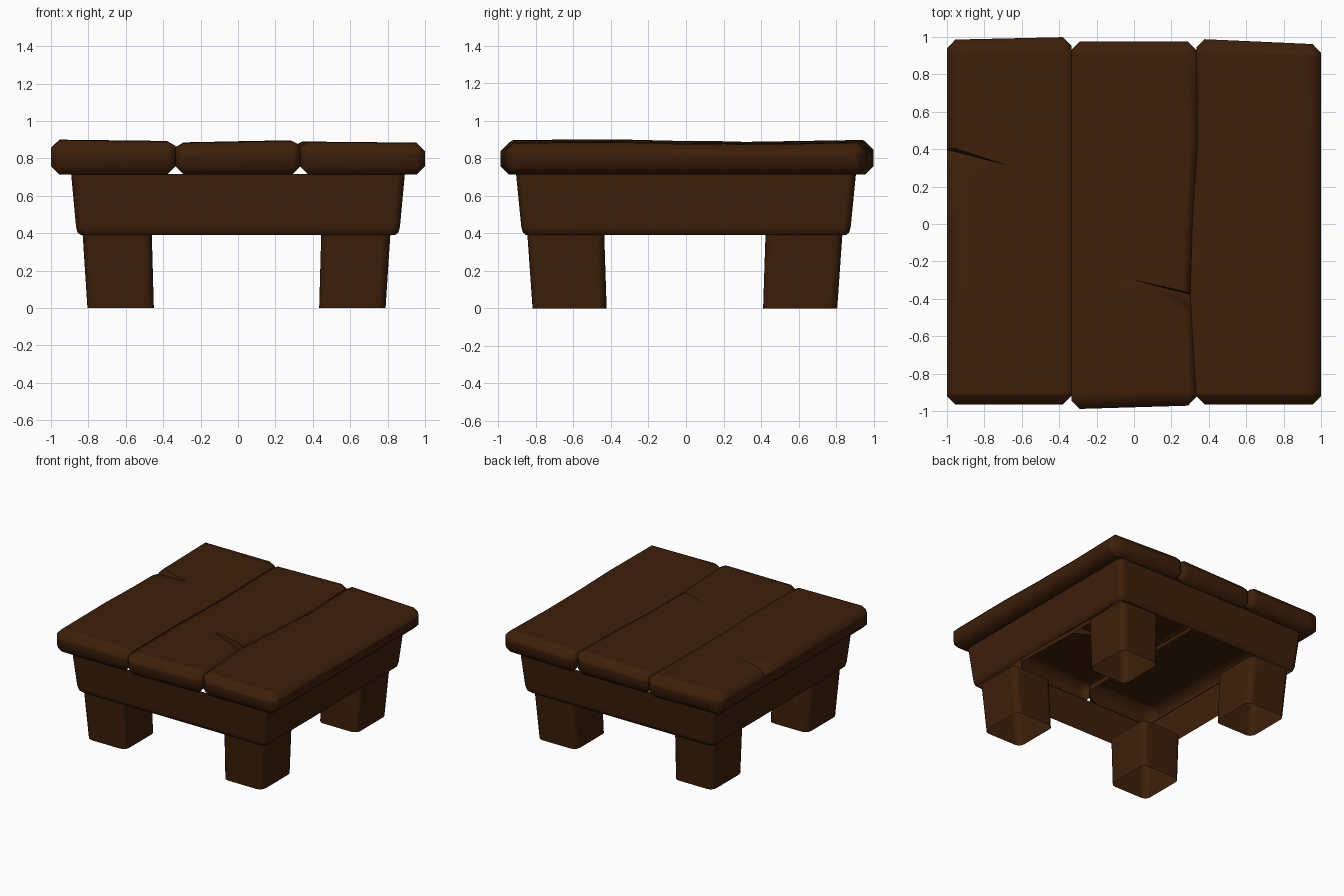
import bpy, bmesh, math
from mathutils import Vector

if "Cube" in bpy.data.objects:
    bpy.data.objects.remove(bpy.data.objects["Cube"])

wood = bpy.data.materials.new("dark brown wood")
wood.diffuse_color = (0.047, 0.0135, 0.003, 1)
wood.use_nodes = True
wood.node_tree.nodes["Principled BSDF"].inputs["Base Color"].default_value = wood.diffuse_color


def select_only(ob):
    bpy.ops.object.select_all(action='DESELECT')
    ob.select_set(True)
    bpy.context.view_layer.objects.active = ob


def cut(bm, co, no):
    bmesh.ops.bisect_plane(bm, geom=bm.verts[:] + bm.edges[:] + bm.faces[:],
                           plane_co=co, plane_no=no)


def make(name, bm):
    bmesh.ops.recalc_face_normals(bm, faces=bm.faces)
    me = bpy.data.meshes.new(name)
    bm.to_mesh(me)
    bm.free()
    me.materials.append(wood)
    ob = bpy.data.objects.new(name, me)
    bpy.context.collection.objects.link(ob)
    return ob


def smooth(ob, angle):
    select_only(ob)
    bpy.ops.object.shade_smooth_by_angle(angle=math.radians(angle))
    w = ob.modifiers.new("even shading", 'WEIGHTED_NORMAL')
    w.keep_sharp = True


def wedge(pts):
    """Tapered crack cutter: a tip, and a triangle at its open end."""
    bm = bmesh.new()
    for p in pts:
        bm.verts.new(p)
    bmesh.ops.convex_hull(bm, input=bm.verts)
    ob = make("crack_cutter", bm)
    ob.hide_render = True
    return ob


def lerp(table, y):
    for (a, va), (b, vb) in zip(table, table[1:]):
        if a <= y <= b:
            return va + (vb - va) * (y - a) / (b - a)
    return 0


# Tabletop planks: uneven chamfered boards with a wavy seam, hollow underneath
SEAM = [(-0.93, 0), (-0.36, -0.034), (0, -0.022), (0.45, 0.006), (0.93, 0)]
SAG = [(-0.93, 0), (-0.36, 0.003), (0, -0.006), (0.45, -0.008), (0.93, 0.002)]


def plank(name, x0, x1, front, back, tops, crack=None):
    bm = bmesh.new()
    bmesh.ops.create_cube(bm, size=2)
    for v in bm.verts:
        i = int(v.co.x > 0)
        v.co = Vector(((x0, x1)[i], (back if v.co.y > 0 else front)[i],
                       tops[i] if v.co.z > 0 else 0.713))
    bmesh.ops.bevel(bm, geom=bm.edges[:], offset=0.045, segments=1,
                    affect='EDGES', profile=0.5)
    for y, _ in SEAM[1:-1]:
        cut(bm, (0, y, 0), (0, 1, 0))
    for v in bm.verts:
        if v.co.z > 0.8:
            if abs(abs(v.co.x) - 0.334) < 0.008:
                v.co.z += 0.02          # shallow groove between boards
            if abs(v.co.x - 0.333) < 0.06:
                v.co.x += lerp(SEAM, v.co.y)
            v.co.z += lerp(SAG, v.co.y)
    ob = make(name, bm)
    if crack:
        m = ob.modifiers.new("crack", 'BOOLEAN')
        m.operation, m.object, m.solver = 'DIFFERENCE', crack, 'EXACT'
        select_only(ob)
        bpy.ops.object.modifier_apply(modifier=m.name)
        bpy.data.objects.remove(crack)
    # open the hidden underside inside the apron
    bm = bmesh.new()
    bm.from_mesh(ob.data)
    cut(bm, (0, 0, 0.82), (0, 0, 1))
    for s in (-1, 1):
        cut(bm, (s * 0.885, 0, 0), (1, 0, 0))
        cut(bm, (0, s * 0.9, 0), (0, 1, 0))
    inner = []
    for f in bm.faces:
        c = f.calc_center_median()
        if abs(c.x) < 0.885 and abs(c.y) < 0.9 and c.z < 0.82:
            inner.append(f)
    bmesh.ops.delete(bm, geom=inner, context='FACES')
    bm.to_mesh(ob.data)
    bm.free()
    smooth(ob, 60)


plank("left_plank", -1, -0.335, (-0.965, -0.965), (0.985, 1.0), (0.898, 0.89),
      wedge([(-0.66, 0.31, 0.892), (-1.05, 0.45, 0.93), (-1.05, 0.1, 0.93),
             (-1.05, 0.41, 0.825), (-0.7, 0.32, 0.93)]))
plank("middle_plank", -0.335, 0.333, (-0.99, -0.97), (0.975, 0.975), (0.882, 0.895),
      wedge([(0.0, -0.3, 0.889), (0.36, -0.375, 0.93), (0.36, -0.58, 0.93),
             (0.35, -0.39, 0.835), (0.04, -0.31, 0.93)]))
plank("right_plank", 0.333, 1, (-0.965, -0.965), (0.99, 0.96), (0.888, 0.881))


def loop(bm, x0, x1, y0, y1, z, r, n=3):
    """Rounded rectangle of vertices."""
    out = []
    for k, (cx, cy) in enumerate([(x1 - r, y1 - r), (x0 + r, y1 - r),
                                  (x0 + r, y0 + r), (x1 - r, y0 + r)]):
        for i in range(n + 1):
            a = math.pi / 2 * (k + i / n)
            out.append(bm.verts.new((cx + r * math.cos(a), cy + r * math.sin(a), z)))
    return out


def bridge(bm, a, b):
    for i in range(len(a)):
        j = (i + 1) % len(a)
        bm.faces.new((a[i], a[j], b[j], b[i]))


# Apron: tapered sheet, open above and below, rounded in at the bottom
bm = bmesh.new()
rings = [loop(bm, -x, x, -y, y, z, 0.045) for x, y, z in [
    (0.84, 0.853, 0.39), (0.858, 0.87, 0.405),
    (0.866, 0.878, 0.435), (0.892, 0.906, 0.716)]]
for a, b in zip(rings, rings[1:]):
    bridge(bm, a, b)
smooth(make("apron", bm), 50)

# Legs: open tapered tubes under the apron corners
for sx, xn in ((-1, "left"), (1, "right")):
    for sy, yn in ((-1, "front"), (1, "back")):
        bm = bmesh.new()
        ends = []
        for z, xi, xo, yi, yo in [(0, 0.442, 0.797, 0.417, 0.812),
                                  (0.4, 0.453, 0.823, 0.43, 0.84)]:
            xs = sorted((sx * xi - 0.008, sx * xo - 0.008))
            ys = sorted((sy * yi - 0.006, sy * yo - 0.006))
            ends.append(loop(bm, *xs, *ys, z, 0.05))
        bridge(bm, *ends)
        smooth(make(f"{yn}_{xn}_leg", bm), 50)
